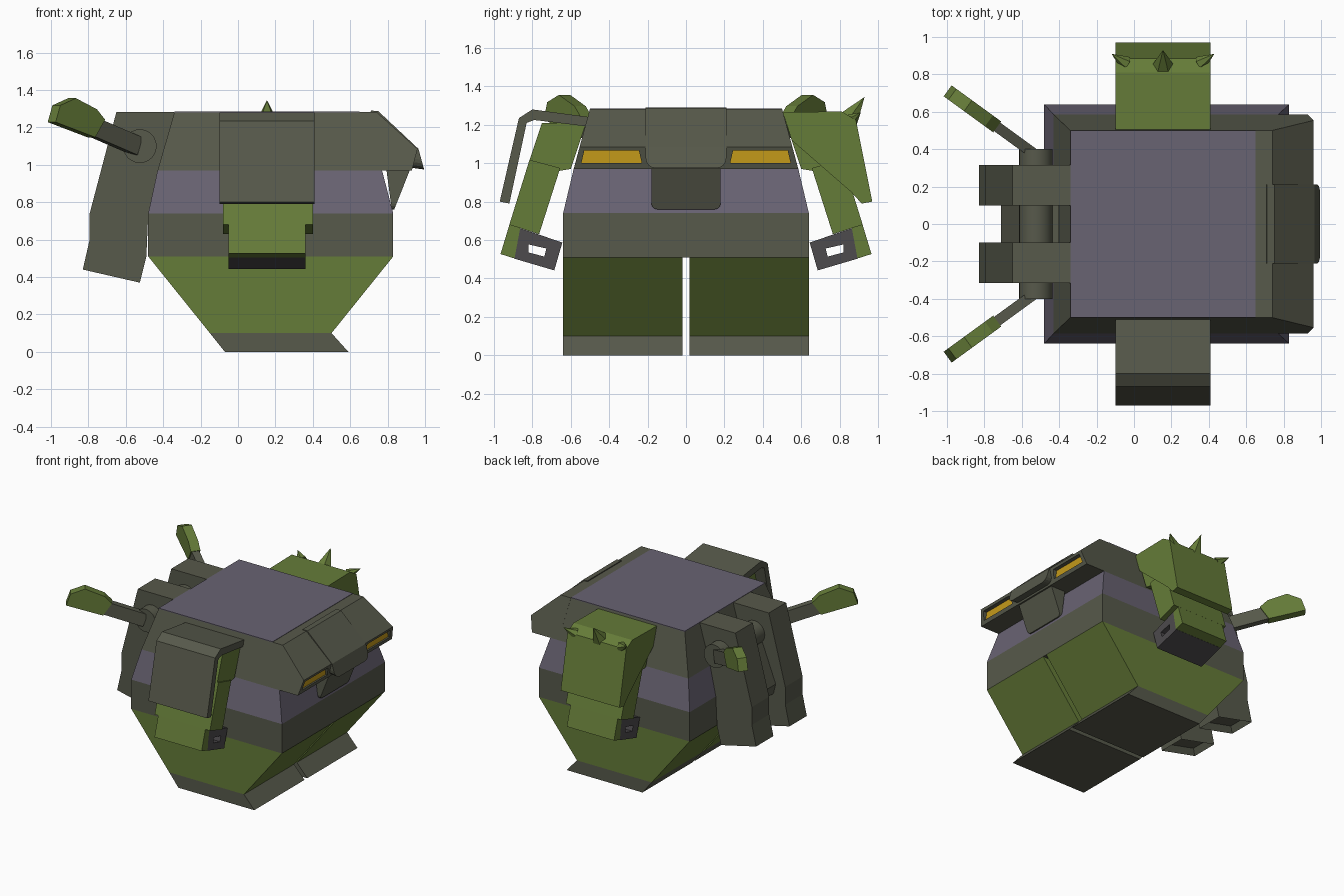
import bpy, bmesh
from mathutils import Vector, Matrix

if "Cube" in bpy.data.objects:
    bpy.data.objects.remove(bpy.data.objects["Cube"])


def material(name, rgb):
    m = bpy.data.materials.new(name)
    m.diffuse_color = (*rgb, 1)
    m.use_nodes = True
    m.node_tree.nodes["Principled BSDF"].inputs["Base Color"].default_value = m.diffuse_color
    return m


GREY = material("olive_grey", (0.095, 0.10, 0.07))
GREEN = material("green", (0.13, 0.20, 0.04))
PURPLE = material("purple_grey", (0.14, 0.125, 0.17))
DARK = material("dark_grey", (0.075, 0.07, 0.075))
YELLOW = material("yellow", (0.55, 0.32, 0.01))


def finish(name, bm, mat):
    bmesh.ops.recalc_face_normals(bm, faces=bm.faces)
    me = bpy.data.meshes.new(name)
    bm.to_mesh(me)
    bm.free()
    ob = bpy.data.objects.new(name, me)
    bpy.context.collection.objects.link(ob)
    me.materials.append(mat)
    return ob


def loft(name, rings, mat, hollow=None, rounded=None):
    """Skin between closed rings; optionally hollow or round one profile edge."""
    bm = bmesh.new()
    vs = [[bm.verts.new(p) for p in r] for r in rings]
    n = len(rings[0])
    sides = []
    for a, b in zip(vs, vs[1:]):
        sides += [bm.faces.new((a[i], a[(i + 1) % n], b[(i + 1) % n], b[i])) for i in range(n)]
    bm.faces.new(vs[0])
    bm.faces.new(vs[-1])
    bmesh.ops.recalc_face_normals(bm, faces=bm.faces)
    if hollow is not None:
        bmesh.ops.inset_individual(bm, faces=[sides[hollow]], thickness=0.025, depth=-0.05)
    if rounded:
        i, off = rounded
        edges = [bm.edges.get((r[i], r[(i + 1) % n])) for r in vs]
        bmesh.ops.bevel(bm, geom=edges, offset=off, segments=4, profile=0.5, affect='EDGES')
    return finish(name, bm, mat)


def prism_y(name, pts, y0, y1, mat, **kw):
    return loft(name, [[(x, y, z) for x, z in pts] for y in (y0, y1)], mat, **kw)


def prism_x(name, pts, x0, x1, mat, s=1):
    return loft(name, [[(x, s * y, z) for y, z in pts] for x in (x0, x1)], mat)


def rect(x0, x1, y, z):
    return [(x0, -y, z), (x1, -y, z), (x1, y, z), (x0, y, z)]


def cut(ob, cutter):
    cutter.hide_render = True
    cutter.hide_viewport = True
    m = ob.modifiers.new("hole", 'BOOLEAN')
    m.operation = 'DIFFERENCE'
    m.solver = 'EXACT'
    m.object = cutter


def spike(name, base, tip, r):
    base, d = Vector(base), Vector(tip) - Vector(base)
    bm = bmesh.new()
    rot = d.to_track_quat('Z', 'X').to_matrix().to_4x4()
    bmesh.ops.create_cone(bm, segments=6, radius1=r, radius2=0, depth=d.length, cap_ends=True,
                          matrix=Matrix.Translation(base + d / 2) @ rot)
    finish(name, bm, GREEN)


# Torso, head and top lid
loft("belt", [rect(-.48, .83, .64, .51), rect(-.48, .83, .64, .74)], GREY)
loft("torso", [rect(-.48, .83, .64, .74), rect(-.43, .77, .585, .97)], PURPLE)
loft("head", [rect(-.43, .77, .585, .97), rect(-.34, .66, .5, 1.28)], GREY)
loft("top_lid", [rect(-.34, .65, .5, 1.27), rect(-.34, .65, .5, 1.286)], PURPLE)

# Brow, widening towards its lower edge
brow_pts = [(.65, 1.283), (.74, 1.283), (.96, 1.085), (.93, .97), (.70, .97)]
brow = loft("brow", [[(x, s * (.585 - (z - .97) * .27), z) for x, z in brow_pts]
                     for s in (-1, 1)], GREY)

# Nose plate with rounded tip, and wedge below it
prism_y("nose_plate", [(.71, 1.29), (.75, 1.287), (.965, 1.085), (.995, .975), (.92, .985), (.7, 1.1)],
        -.21, .21, GREY, rounded=(3, .05))
prism_y("nose_wedge", [(.79, 1.0), (.93, 1.0), (.835, .76), (.822, .76)],
        -.18, .18, GREY, rounded=(2, .03))

for s, side in ((-1, "right"), (1, "left")):
    # Leg and foot
    y0, y1 = s * .017, s * .64
    prism_y(side + "_leg", [(-.15, .1), (.5, .1), (.83, .51), (-.48, .51)], y0, y1, GREEN)
    prism_y(side + "_foot", [(-.07, 0), (.59, 0), (.5, .1), (-.15, .1)], y0, y1, GREY)

    # Recessed eye
    eye = [(.545, 1.0), (.53, 1.065), (.245, 1.065), (.23, 1.0)]
    cut(brow, prism_x(side + "_eye_cutter", eye, .915, 1.05, GREY, s))
    prism_x(side + "_eye", eye, .91, .924, YELLOW, s)

    # Arm, outer hand plate and pierced fist
    prism_x(side + "_upper_arm", [(.75, 1.21), (.52, 1.21), (.60, .97), (.66, .96), (.815, 1.015)],
            -.07, .39, GREEN, s)
    prism_x(side + "_forearm", [(.815, 1.018), (.655, .975), (.765, .63), (.92, .68)],
            -.08, .40, GREEN, s)
    prism_x(side + "_hand_plate", [(.915, .695), (.86, .68), (.893, .504), (.966, .527)],
            -.05, .36, GREEN, s)
    fist = prism_x(side + "_fist", [(.868, .663), (.644, .587), (.686, .442), (.897, .504)],
                   -.05, .36, DARK, s)
    cut(fist, prism_x(side + "_fist_cutter", [(.82, .577), (.727, .556), (.738, .514), (.82, .535)],
                      -.2, .5, DARK, s))

    # Coat tail
    prism_y(side + "_tail", [(-.65, 1.283), (-.34, 1.283), (-.48, .74), (-.49, .51), (-.525, .37),
                             (-.83, .44), (-.793, .6), (-.793, .74)],
            s * .1, s * .315, GREY, hollow=4)

    # Swept back stalk with blade
    a, b = Vector((-.54, s * .38, 1.10)), Vector((-.98, s * .70, 1.29))
    d = (b - a).normalized()
    across = d.cross(Vector((0, 0, 1))).normalized()
    up = across.cross(d)

    def blade(name, pts, w, mat):
        loft(name, [[a + d * u + up * v + across * k for u, v in pts] for k in (-w, w)], mat)

    blade(side + "_stalk", [(0, -.05), (.33, -.05), (.33, .05), (0, .05)], .028, GREY)
    blade(side + "_stalk_blade", [(.30, -.055), (.575, -.065), (.575, .03), (.49, .10),
                                  (.34, .09), (.27, .055)], .036, GREEN)

# Back hinge drum and centre tail
bpy.ops.mesh.primitive_cylinder_add(vertices=24, radius=.09, depth=.8,
                                    location=(-.525, 0, 1.10), rotation=(1.570796, 0, 0))
drum = bpy.context.object
drum.name = "back_hinge"
drum.data.materials.append(GREY)
bpy.ops.object.shade_smooth_by_angle()
prism_y("centre_tail", [(-.57, 1.1), (-.40, 1.1), (-.48, .68), (-.69, .66), (-.71, .74)],
        -.105, .105, GREY)

# Right shoulder: folded sheet
prism_x("right_shoulder_sheet", [(.50, 1.24), (.80, 1.28), (.87, 1.235), (.97, .80), (.92, .79),
                                 (.83, 1.21), (.79, 1.225), (.50, 1.19)], -.10, .41, GREY, -1)

# Left shoulder: solid pad with three spikes
prism_x("left_shoulder_pad", [(.505, 1.265), (.81, 1.27), (.885, 1.225), (.97, .80), (.915, .79),
                              (.86, .85), (.55, 1.12)], -.10, .41, GREEN)
spike("middle_spike", (.155, .84, 1.22), (.155, .93, 1.345), .065)
for k in (-1, 1):
    spike("side_spike", (.155 + k * .20, .86, 1.22), (.155 + k * .275, .91, 1.265), .04)
